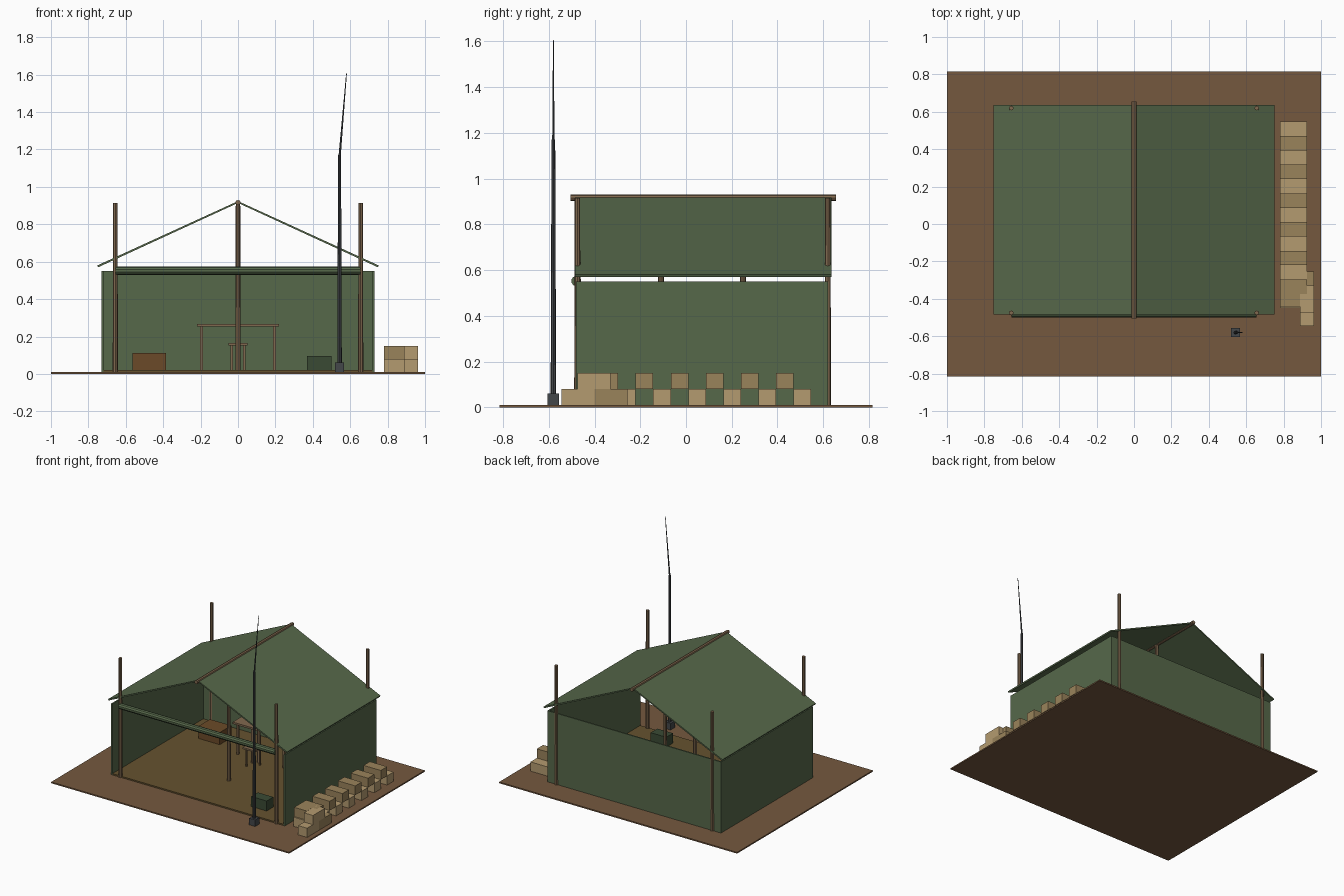
import bpy, bmesh
from mathutils import Vector

if "Cube" in bpy.data.objects:
    bpy.data.objects.remove(bpy.data.objects["Cube"])


def material(name, hexa):
    m = bpy.data.materials.new(name)
    srgb = [int(hexa[i:i + 2], 16) / 255 for i in (0, 2, 4)]
    m.diffuse_color = [((c + 0.055) / 1.055) ** 2.4 for c in srgb] + [1]
    m.use_nodes = True
    m.node_tree.nodes["Principled BSDF"].inputs["Base Color"].default_value = m.diffuse_color
    return m


EARTH = material("earth", "75593F")
FLOOR = material("floor_cloth", "65522F")
CANVAS = material("canvas", "56684A")
WOOD = material("wood", "80684E")
CRATE = material("crate_wood", "6B4A28")
CASE = material("case_green", "3A4A34")
METAL = material("dark_metal", "44474A")
SAND_A = material("sandbag_light", "B49B70")
SAND_B = material("sandbag_dark", "9A835B")


def finish(name, bm, mat):
    bmesh.ops.recalc_face_normals(bm, faces=bm.faces)
    me = bpy.data.meshes.new(name)
    bm.to_mesh(me)
    bm.free()
    me.materials.append(mat)
    ob = bpy.data.objects.new(name, me)
    bpy.context.collection.objects.link(ob)
    return ob


def box(name, x, y, z, mat):
    """Box from (min, max) ranges."""
    bm = bmesh.new()
    bmesh.ops.create_cube(bm, size=1)
    for v in bm.verts:
        v.co = [r[0] + (c + 0.5) * (r[1] - r[0]) for r, c in zip((x, y, z), v.co)]
    return finish(name, bm, mat)


def rod(name, a, b, r1, r2, mat, sides=8):
    """Tapered rod from a to b."""
    a, b = Vector(a), Vector(b)
    bm = bmesh.new()
    bmesh.ops.create_cone(bm, cap_ends=True, segments=sides, radius1=r1,
                          radius2=r2, depth=(b - a).length)
    ob = finish(name, bm, mat)
    ob.location = (a + b) / 2
    ob.rotation_mode = 'QUATERNION'
    ob.rotation_quaternion = (b - a).to_track_quat('Z', 'Y')
    return ob


def mirrored(x, s):
    return tuple(sorted((x[0] * s, x[1] * s)))


# Ground and tent floor
box("ground", (-1, 1), (-0.815, 0.815), (0, 0.01), EARTH)
box("tent_floor", (-0.72, 0.72), (-0.48, 0.62), (0.01, 0.02), FLOOR)

# Walls, roof slopes and corner posts
box("back_wall", (-0.73, 0.73), (0.612, 0.622), (0.01, 0.55), CANVAS)
for s, side in ((-1, "left"), (1, "right")):
    box(side + "_wall", mirrored((0.72, 0.73), s), (-0.48, 0.622), (0.01, 0.55), CANVAS)
    bm = bmesh.new()
    profile = [(0, 0.914), (0, 0.924), (0.752, 0.58), (0.748, 0.57)]
    face = bm.faces.new([bm.verts.new((s * x, -0.485, z)) for x, z in profile])
    ext = bmesh.ops.extrude_face_region(bm, geom=[face])["geom"]
    bmesh.ops.translate(bm, vec=(0, 1.122, 0),
                        verts=[v for v in ext if isinstance(v, bmesh.types.BMVert)])
    finish(side + "_roof", bm, CANVAS)
    for y, end in ((-0.475, "front"), (0.62, "back")):
        rod(f"{end}_{side}_post", (s * 0.656, y, 0.01), (s * 0.656, y, 0.915),
            0.014, 0.012, WOOD)

# Ridge pole, centre poles, rolled front flap
rod("ridge_pole", (0, -0.505, 0.916), (0, 0.655, 0.916), 0.014, 0.014, WOOD)
for y, end in ((-0.11, "front"), (0.25, "back")):
    rod(end + "_centre_pole", (0, y, 0.01), (0, y, 0.91), 0.014, 0.012, WOOD)
rod("rolled_flap", (-0.655, -0.48, 0.552), (0.655, -0.48, 0.552), 0.022, 0.022, CANVAS, 10)


# Table and stool
def legged(name, hx, y, top, thick, leg):
    box(name + "_top", (-hx, hx), y, (top - thick, top), WOOD)
    inset = leg * 1.2
    for s in (-1, 1):
        for i, yy in enumerate((y[0] + inset, y[1] - inset - leg)):
            box(f"{name}_leg_{s}_{i}", mirrored((hx - inset - leg, hx - inset), s),
                (yy, yy + leg), (0.02, top - thick), WOOD)


legged("table", 0.22, (0.25, 0.48), 0.267, 0.014, 0.015)
legged("stool", 0.052, (0.13, 0.235), 0.165, 0.012, 0.011)

# Stored boxes
box("crate", (-0.565, -0.385), (0.33, 0.47), (0.02, 0.112), CRATE)
box("equipment_case", (0.37, 0.5), (-0.37, -0.29), (0.02, 0.096), CASE)

# Antenna
box("antenna_base", (0.518, 0.568), (-0.605, -0.555), (0.01, 0.06), METAL)
rod("antenna_mast", (0.543, -0.58, 0.06), (0.543, -0.58, 1.17), 0.012, 0.008, METAL)
rod("antenna_whip", (0.543, -0.58, 1.16), (0.58, -0.58, 1.605), 0.006, 0.002, METAL, 6)

# Sandbag wall: checkered run, then a short return at the front
LOW, HIGH = (0.01, 0.08), (0.08, 0.15)
for i in range(13):
    y1 = 0.547 - i * 0.0767
    box(f"sandbag_{i}", (0.78, 0.925 if i < 12 else 0.887), (y1 - 0.0767, y1),
        HIGH if i % 2 else LOW, SAND_B if i % 2 else SAND_A)
box("sandbag_end_upper", (0.78, 0.887), (-0.44, -0.365), HIGH, SAND_B)
for i, (y, z) in enumerate((((-0.545, -0.4), LOW), ((-0.4, -0.255), LOW),
                            ((-0.475, -0.33), HIGH))):
    box(f"sandbag_return_{i}", (0.888, 0.963), y, z, SAND_B if i == 1 else SAND_A)
